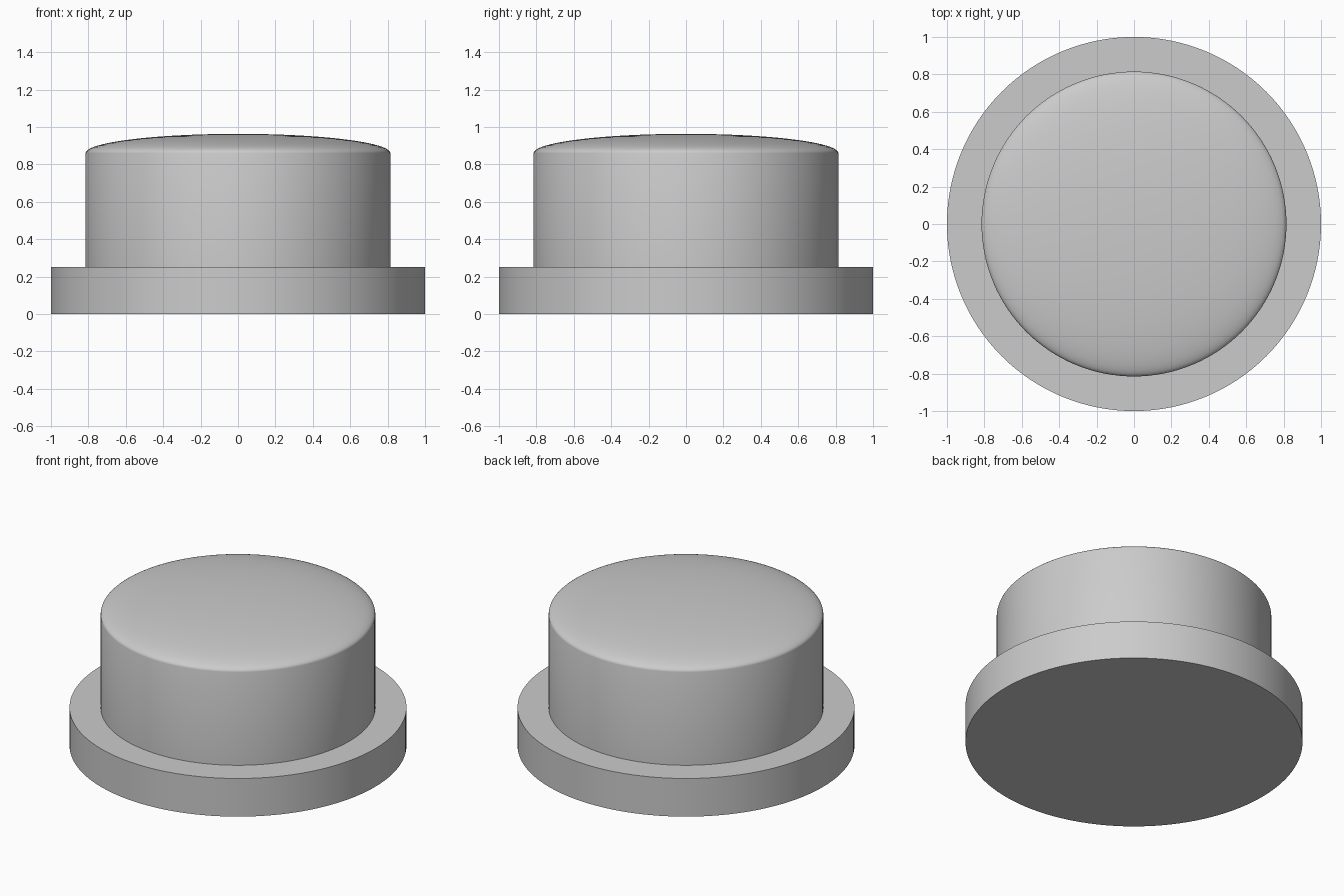
import bpy
import bmesh
import math

cube = bpy.data.objects.get("Cube")
if cube:
    bpy.data.objects.remove(cube, do_unlink=True)

SEGMENTS = 128
DOME_STEPS = 20

grey = bpy.data.materials.new("light_grey")
grey.use_nodes = True
colour = (0.6, 0.6, 0.6, 1)
grey.diffuse_color = colour
grey.node_tree.nodes["Principled BSDF"].inputs["Base Color"].default_value = colour


def lathe(name, profile):
    """Spin a (radius, height) profile around the z axis."""
    bm = bmesh.new()
    verts = [bm.verts.new((r, 0, z)) for r, z in profile]
    edges = [bm.edges.new(pair) for pair in zip(verts, verts[1:])]
    bmesh.ops.spin(bm, geom=verts + edges, axis=(0, 0, 1), cent=(0, 0, 0),
                   angle=math.tau, steps=SEGMENTS, use_duplicate=False)
    bmesh.ops.remove_doubles(bm, verts=bm.verts, dist=0.0001)
    bmesh.ops.recalc_face_normals(bm, faces=bm.faces)
    mesh = bpy.data.meshes.new(name)
    bm.to_mesh(mesh)
    bm.free()
    mesh.materials.append(grey)
    obj = bpy.data.objects.new(name, mesh)
    bpy.context.collection.objects.link(obj)
    bpy.ops.object.select_all(action='DESELECT')
    obj.select_set(True)
    bpy.context.view_layer.objects.active = obj
    bpy.ops.object.shade_smooth_by_angle(angle=math.radians(35))
    return obj


# Wide flat flange, with the neck hole left open under the cap
flange_r, flange_top = 1.0, 0.25
cap_r, rim_z, top_z = 0.815, 0.86, 0.963
lathe("base_flange", [(0, 0), (flange_r, 0), (flange_r, flange_top),
                      (cap_r, flange_top)])

# Round cap: straight wall, then a shallow elliptical dome
dome = []
for i in range(DOME_STEPS + 1):
    a = math.pi / 2 * i / DOME_STEPS
    dome.append((cap_r * math.cos(a), rim_z + (top_z - rim_z) * math.sin(a)))
lathe("button_cap", [(cap_r, flange_top)] + dome)
